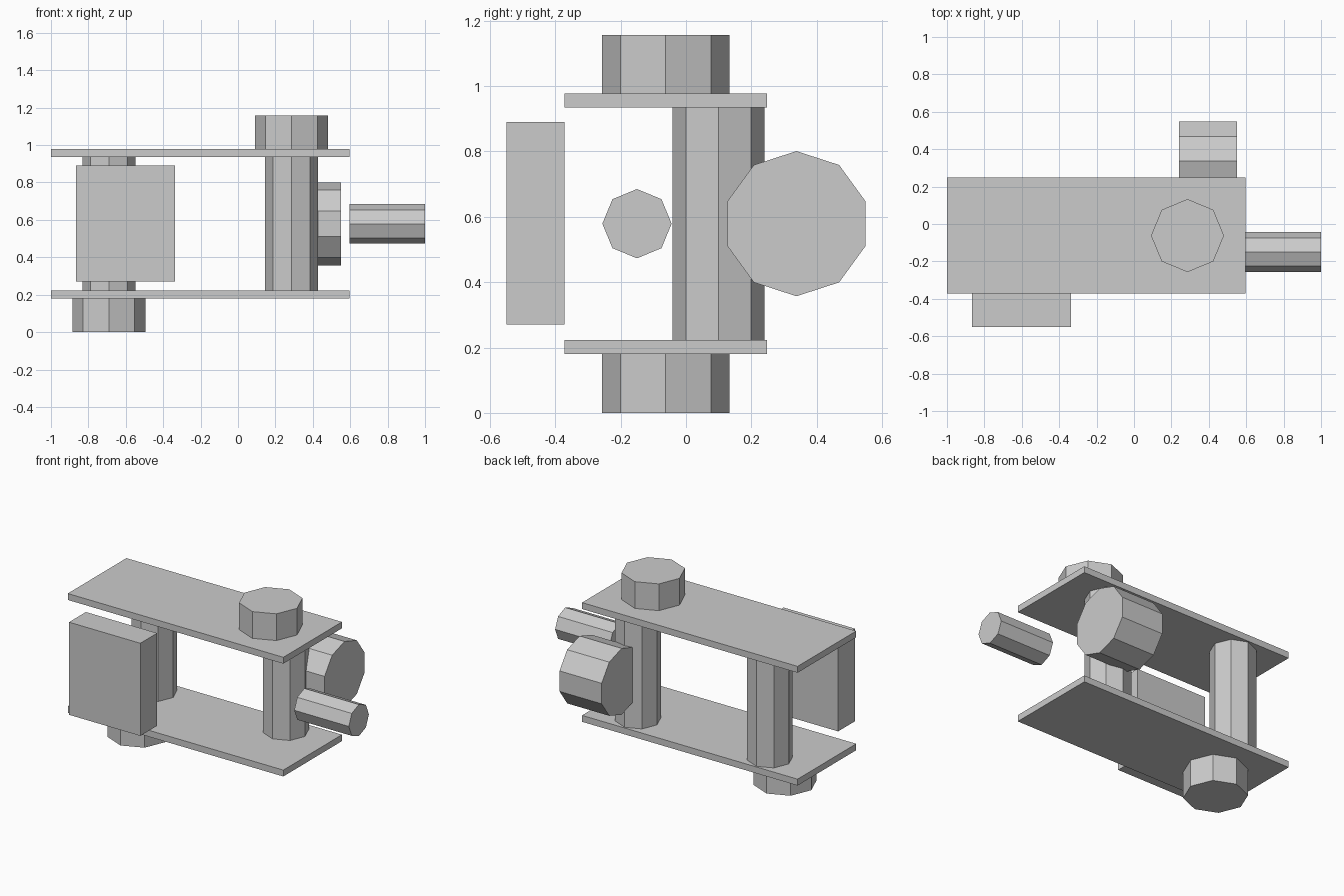
import bpy, bmesh
from math import sin, cos, tau

if "Cube" in bpy.data.objects:
    bpy.data.objects.remove(bpy.data.objects["Cube"])


def make_object(name, bm):
    bmesh.ops.recalc_face_normals(bm, faces=bm.faces)
    mesh = bpy.data.meshes.new(name)
    bm.to_mesh(mesh)
    bm.free()
    obj = bpy.data.objects.new(name, mesh)
    bpy.context.collection.objects.link(obj)
    return obj


def box(name, lo, hi):
    bm = bmesh.new()
    bmesh.ops.create_cube(bm, size=1)
    for v in bm.verts:
        v.co = [l + (c + 0.5) * (h - l) for c, l, h in zip(v.co, lo, hi)]
    return make_object(name, bm)


def prism(name, axis, sides, radius, center, start, end):
    """Flat-sided cylinder along 'X' or 'Z', with a corner pointing along the second cross axis."""
    bm = bmesh.new()
    rings = []
    for t in (start, end):
        ring = []
        for i in range(sides):
            a = tau * i / sides
            u, v = center[0] + radius * sin(a), center[1] + radius * cos(a)
            ring.append(bm.verts.new((t, u, v) if axis == 'X' else (u, v, t)))
        bm.faces.new(ring)
        rings.append(ring)
    for i in range(sides):
        j = (i + 1) % sides
        bm.faces.new((rings[0][i], rings[0][j], rings[1][j], rings[1][i]))
    return make_object(name, bm)


# Two horizontal plates
for name, z0, z1 in (("bottom_plate", 0.18, 0.223), ("top_plate", 0.935, 0.978)):
    box(name, (-1.0, -0.372, z0), (0.596, 0.248, z1))

# Upright posts between the plates
for name, x in (("left_post", -0.69), ("right_post", 0.286)):
    prism(name, 'Z', 8, 0.141, (x, 0.099), 0.223, 0.935)

# Knobs on the outside of the plates
prism("bottom_knob", 'Z', 8, 0.195, (-0.69, -0.062), 0.0, 0.18)
prism("top_knob", 'Z', 8, 0.195, (0.286, -0.062), 0.978, 1.157)

# Side block, wheel and end shaft
box("side_block", (-0.866, -0.55, 0.27), (-0.338, -0.372, 0.89))
prism("wheel", 'X', 10, 0.222, (0.338, 0.579), 0.24, 0.552)
prism("end_shaft", 'X', 8, 0.106, (-0.15, 0.579), 0.596, 1.0)
